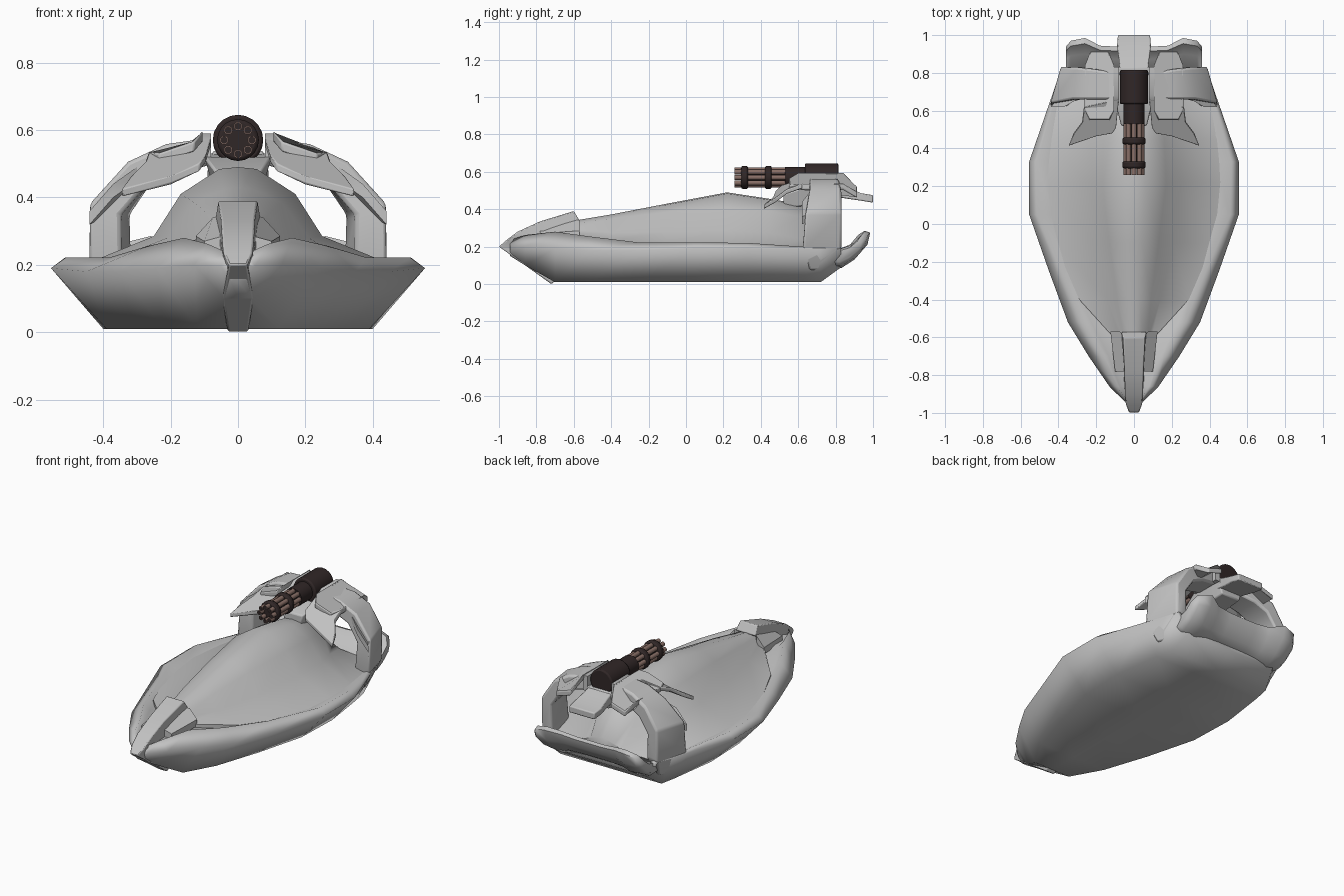
import bpy, bmesh, math
from mathutils import Vector

cube = bpy.data.objects.get("Cube")
if cube:
    bpy.data.objects.remove(cube)


def material(name, rgb):
    m = bpy.data.materials.new(name)
    m.use_nodes = True
    m.diffuse_color = (*rgb, 1)
    m.node_tree.nodes["Principled BSDF"].inputs["Base Color"].default_value = (*rgb, 1)
    return m


GREY = material("hull grey", (0.54, 0.54, 0.54))
DARK = material("gun dark brown", (0.03, 0.02, 0.02))
BROWN = material("barrel brown", (0.25, 0.16, 0.135))


def finish(name, bm, mat, mirror=False, bevel=0, angle=40):
    bmesh.ops.remove_doubles(bm, verts=bm.verts, dist=0.0001)
    bmesh.ops.recalc_face_normals(bm, faces=bm.faces)
    me = bpy.data.meshes.new(name)
    bm.to_mesh(me)
    bm.free()
    me.materials.append(mat)
    me.shade_smooth()
    me.set_sharp_from_angle(angle=math.radians(angle))
    ob = bpy.data.objects.new(name, me)
    bpy.context.scene.collection.objects.link(ob)
    if bevel:
        b = ob.modifiers.new("Bevel", "BEVEL")
        b.width, b.segments = bevel, 2
    if mirror:
        ob.modifiers.new("Mirror", "MIRROR")
    return ob


def loft(name, rings, mat=GREY, **kw):
    """Skin closed rings of equal length and cap both ends."""
    bm = bmesh.new()
    rows = [[bm.verts.new(p) for p in r] for r in rings]
    n = len(rows[0])
    for a, b in zip(rows, rows[1:]):
        for i in range(n):
            j = (i + 1) % n
            bm.faces.new((a[i], a[j], b[j], b[i]))
    bm.faces.new(rows[0])
    bm.faces.new(rows[-1])
    return finish(name, bm, mat, **kw)


def section(y, half):
    """Full cross-section from half points, running bottom centre to top centre."""
    left = [(-x, y, z) for x, z in reversed(half) if x > 0]
    return [(x, y, z) for x, z in half] + left


def plate(name, pts, thick, **kw):
    low = [Vector(p) - Vector((0, 0, thick)) for p in pts]
    return loft(name, [pts, low], **kw)


def tube(name, y0, y1, r, mat, x=0, z=0.57, n=20, **kw):
    ring = lambda y: [(x + r * math.cos(math.tau * i / n), y,
                       z + r * math.sin(math.tau * i / n)) for i in range(n)]
    return loft(name, [ring(y0), ring(y1)], mat, **kw)


# Hull: y, bottom half width, bottom z, widest x and z, lip x and z
hull = [
    (-.94, .02, .15, .05, .195, .03, .235),
    (-.86, .04, .10, .13, .20, .09, .262),
    (-.70, .12, .01, .24, .19, .16, .28),
    (-.52, .22, .01, .35, .18, .27, .255),
    (-.25, .31, .01, .45, .18, .38, .222),
    (.05, .39, .01, .555, .19, .51, .222),
    (.33, .40, .01, .555, .19, .515, .22),
    (.62, .36, .01, .455, .19, .43, .20),
    (.72, .34, .01, .42, .19, .40, .20),
    (.83, .30, .09, .385, .19, .37, .20)]
loft("hull", [section(y, [(0, zb), (xb, zb), (xo, zo), (xl, zl), (xl * .84, zl - .03), (0, zl - .03)])
              for y, xb, zb, xo, zo, xl, zl in hull], angle=125)

# Canopy hump: y, skirt edge, skirt top, shoulder, crown height
canopy = [
    (-.62, .09, .265, .07, .29, .05, .32, .335),
    (-.40, .29, .23, .14, .275, .09, .35, .372),
    (-.10, .42, .195, .21, .28, .13, .385, .43),
    (.22, .47, .195, .25, .285, .17, .41, .49),
    (.45, .45, .19, .25, .275, .16, .39, .455),
    (.62, .41, .19, .18, .24, .13, .36, .425),
    (.80, .35, .17, .12, .19, .08, .21, .23)]
loft("canopy", [section(y, [(0, .15), (xe, ze - .02), (xe, ze), (xk, zk), (xs, zs), (xs * .33, zt - .006), (0, zt)])
                for y, xe, ze, xk, zk, xs, zs, zt in canopy], angle=60)

# Nose fin: front edge y, z, half width, back edge y, z
fin = [
    (-.60, .39, .058, -.57, .34), (-.78, .335, .05, -.70, .25),
    (-.90, .28, .047, -.80, .21), (-.96, .235, .043, -.83, .20),
    (-1.0, .20, .028, -.84, .18), (-.86, .10, .045, -.76, .11), (-.72, 0, .03, -.68, .03)]
loft("nose_fin", [[(-w, yf, zf), (w, yf, zf), (w * 1.15, yb, zb), (-w * 1.15, yb, zb)]
                  for yf, zf, w, yb, zb in fin], bevel=.006, angle=50)
plate("nose_cowl", [(.045, -.60, .35), (.075, -.57, .34), (.125, -.57, .285),
                    (.10, -.78, .27), (.045, -.78, .285)], .04, mirror=True)

# Rear arch arms: x, z, half thickness, front y, back y, inward shift of the back edge
arm = [(.36, .08, .03, .64, .76, .04), (.395, .20, .05, .605, .832, .058),
       (.395, .365, .05, .62, .832, .055), (.30, .47, .045, .64, .83, .02),
       (.20, .515, .045, .64, .82, 0), (.09, .535, .04, .64, .80, 0)]
rings = []
for i, (x, z, t, y0, y1, s) in enumerate(arm):
    a, b = arm[max(i - 1, 0)], arm[min(i + 1, len(arm) - 1)]
    d = Vector((b[0] - a[0], b[1] - a[1])).normalized()
    nx, nz = d.y * t, -d.x * t
    rings.append([(x + nx, y0 + .02, z + nz), (x + nx - s, y1, z + nz),
                  (x - nx - s * .5, y1, z - nz), (x - nx, y0 + .02, z - nz)])
loft("arch_arm", rings, mirror=True, bevel=.012, angle=60)

# Shoulder pads and swept blades on the arch
plate("shoulder_pad", [(.105, .60, .597), (.105, .84, .597), (.135, .915, .52), (.23, .915, .49),
                       (.26, .84, .54), (.262, .61, .535), (.235, .55, .53), (.13, .55, .565)],
      .03, mirror=True, bevel=.005)
plate("swept_blade", [(.08, .66, .575), (.265, .62, .535), (.275, .54, .505), (.32, .48, .46),
                      (.345, .415, .425), (.20, .465, .465), (.115, .48, .50), (.095, .51, .53)],
      .024, mirror=True, bevel=.004)
plate("side_fin", [(.30, .66, .49), (.40, .67, .38), (.44, .62, .36), (.37, .62, .44)],
      .04, mirror=True)

# Gun mount, cheeks and tail tray
loft("gun_mount", [section(y, [(0, zb), (w * .7, zb), (w, zt), (0, zt)])
                   for y, w, zb, zt in ((.52, .07, .40, .48), (.64, .10, .42, .52), (.83, .09, .43, .53))],
     bevel=.008)
loft("mount_cheek", [[(.08, y, .5), (.11, y, .5), (.11, y, zt), (.08, y, zt)]
                     for y, zt in ((.64, .56), (.68, .59), (.83, .59))], mirror=True)
loft("tail_tray", [section(y, [(0, zb), (w, zb), (w, zt), (0, zt)])
                   for y, w, zb, zt in ((.78, .075, .47, .54), (.87, .08, .455, .51),
                                        (.94, .09, .445, .485), (1.0, .085, .435, .475))], bevel=.006)

# Rear bumper: curled profile carried across the stern
curl = [(.78, .09), (.83, .085), (.90, .13), (.97, .21), (.985, .275), (.955, .285), (.90, .22), (.80, .18)]
wave = [(.36, -.045, .55), (.335, -.015, .85), (.26, 0, 1), (.18, -.04, .82), (.09, -.045, .75)]
wave = [(-x, o, s) for x, o, s in wave] + [(x, o, s) for x, o, s in reversed(wave)]
loft("rear_bumper", [[(x, y + o * (y - .78) / .2, .16 + (z - .16) * s) for y, z in curl]
                     for x, o, s in wave], angle=60)

# Rotary gun
tube("gun_body", .635, .815, .075, DARK, bevel=.008)
tube("gun_collar", .53, .65, .056, DARK)
tube("gun_core", .30, .54, .02, DARK)
for k, (y0, y1) in enumerate(((.295, .332), (.422, .458))):
    tube(f"barrel_clamp_{k + 1}", y0, y1, .062, DARK, bevel=.01)
for k in range(8):
    a = math.tau * k / 8
    x, z = .041 * math.cos(a), .57 + .041 * math.sin(a)
    tube(f"barrel_{k + 1}", .26, .54, .0135, BROWN, x=x, z=z, n=10)
    tube(f"barrel_bore_{k + 1}", .259, .265, .0105, DARK, x=x, z=z, n=10)
